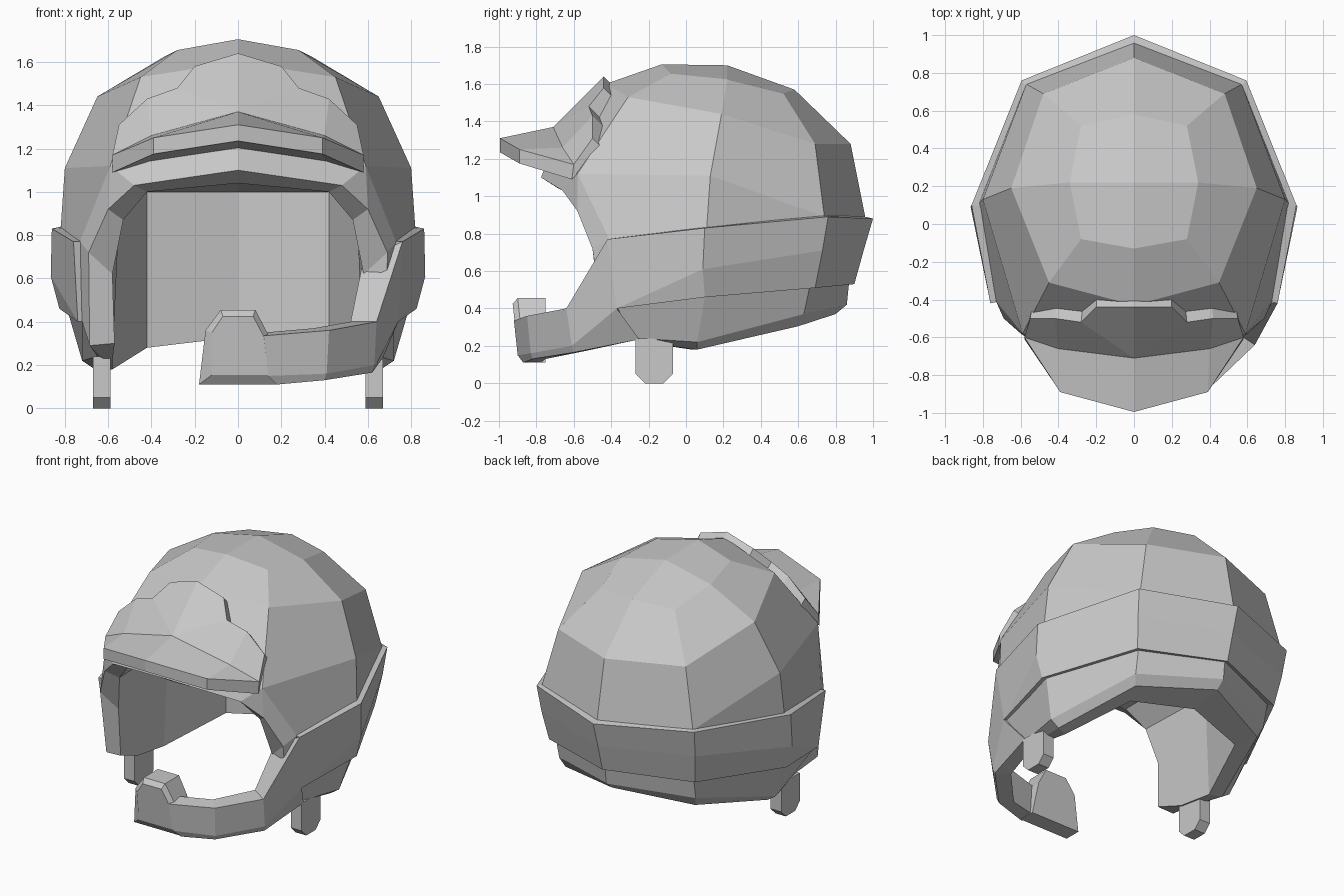
import bpy, bmesh

old = bpy.data.objects.get("Cube")
if old:
    bpy.data.objects.remove(old, do_unlink=True)

grey = bpy.data.materials.new("plain_grey")
grey.use_nodes = True
grey.diffuse_color = (0.58, 0.58, 0.58, 1)
grey.node_tree.nodes["Principled BSDF"].inputs["Base Color"].default_value = (0.58, 0.58, 0.58, 1)


def build(name, faces, mirror=True, thickness=0.0):
    """Flat-shaded mesh from faces given as corner lists, mirrored in x if asked."""
    if mirror:
        faces = faces + [[(-x, y, z) for x, y, z in corners] for corners in faces]
    bm = bmesh.new()
    for corners in faces:
        bm.faces.new([bm.verts.new(p) for p in corners])
    bmesh.ops.remove_doubles(bm, verts=bm.verts[:], dist=0.001)
    bmesh.ops.recalc_face_normals(bm, faces=bm.faces[:])
    mesh = bpy.data.meshes.new(name)
    bm.to_mesh(mesh)
    bm.free()
    mesh.materials.append(grey)
    obj = bpy.data.objects.new(name, mesh)
    bpy.context.scene.collection.objects.link(obj)
    if thickness:
        wall = obj.modifiers.new("wall", 'SOLIDIFY')
        wall.thickness = thickness
        wall.offset = -1


def strip(upper, lower):
    """Quads between two point rows of equal length."""
    return [(upper[i], upper[i + 1], lower[i + 1], lower[i]) for i in range(len(upper) - 1)]


def loft(sections):
    """Closed solid through a list of closed outlines with equal point counts."""
    faces = [sections[0], sections[-1]]
    for a, b in zip(sections, sections[1:]):
        faces += strip(a + a[:1], b + b[:1])
    return faces


# Helmet shell: rings run front, front corner, side, back corner, back
crown = (0, .22, 1.7)
ring_top = [(0, -.13, 1.705), (.28, -.08, 1.655), (.34, .22, 1.625), (.28, .52, 1.55), (0, .58, 1.57)]
ring_high = [(0, -.43, 1.6), (.45, -.31, 1.53), (.65, .19, 1.44), (.48, .69, 1.28), (0, .88, 1.28)]
ring_wide = [(0, -.69, 1.33), (.59, -.58, 1.12), (.8, .13, 1.11), (.57, .74, .89), (0, .96, .88)]
front, corner, side, back_corner, back = ring_wide

# Edge of the face opening, from forehead to jaw
brow, brow_end = (0, -.775, 1.1), (.48, -.66, 1.03)
temple, cheek_rim, jaw_rim = (.6, -.58, .92), (.69, -.5, .72), (.685, -.44, .29)

# Lower shell rows run cheek, side, back corner, back
row_mid = [(.73, -.41, .77), (.82, .11, .82), back_corner, back]
row_low = [(.72, -.37, .4), (.79, .1, .46), (.52, .66, .51), (0, .87, .52)]
row_belly = [(.65, -.25, .24), (.72, .06, .22), (.515, .63, .37), (0, .86, .42)]
row_base = [(.61, -.24, .22), (.66, .06, .18), (.49, .6, .305), (0, .8, .37)]
cheek, side_mid = row_mid[:2]

shell = [(crown, ring_top[0], ring_top[1], ring_top[2]),
         (crown, ring_top[2], ring_top[3], ring_top[4])]
shell += strip(ring_top, ring_high) + strip(ring_high, ring_wide)
shell += strip(row_mid, row_low) + strip(row_low, row_belly) + strip(row_belly, row_base)
shell += [(front, brow, brow_end, corner), (corner, brow_end, temple),
          (corner, temple, cheek_rim, cheek), (corner, cheek, side_mid, side),
          (side, side_mid, back_corner),
          (cheek, cheek_rim, jaw_rim, row_low[0]),
          (row_low[0], jaw_rim, row_belly[0]), (row_belly[0], jaw_rim, row_base[0])]

# Hollow inside: rim, upright walls and a flat ceiling
rim_in = [(0, -.68, 1.04), (.42, -.58, 1), (.53, -.52, .87), (.58, -.46, .62), (.57, -.45, .3)]
base_in = [(.58, -.24, .22), (.58, .03, .18), (.42, .47, .28), (0, .58, .33)]
ceiling = [(.55, .03, .87), (.42, .47, 1), (0, .58, 1)]
shell += strip([brow, brow_end, temple, cheek_rim, jaw_rim] + row_base, rim_in + base_in)
shell += strip(ceiling, base_in[1:])
shell += [(rim_in[0], rim_in[1], ceiling[1], ceiling[2]),
          (rim_in[1], rim_in[2], ceiling[0], ceiling[1]),
          rim_in[2:] + base_in[:2] + ceiling[:1]]
build("helmet_shell", shell)

# Raised band around the lower half
band_top = [(.76, -.42, .77), (.86, .1, .83), (.595, .76, .89), (0, 1, .88)]
band_low = [(.74, -.37, .4), (.825, .1, .46), (.55, .69, .51), (0, .9, .53)]
band_mid = [band_low[0], (.865, .09, .61), (.58, .73, .71), (0, .95, .71)]
band = strip(band_top, band_mid) + strip(band_mid[1:], band_low[1:])
band.append((band_mid[0], band_mid[1], band_low[1]))
build("lower_band", band, thickness=.06)

# Chin bar on one side, carrying on from the band; sections run outside to inside
bar = [[band_top[0], band_low[0], (.67, -.25, .235), (.58, -.26, .235), (.58, -.42, .69)],
       [(.64, -.64, .4), (.63, -.61, .2), (.62, -.6, .165), (.53, -.55, .17), (.52, -.56, .4)],
       [(.42, -.85, .36), (.41, -.83, .16), (.4, -.82, .13), (.34, -.75, .13), (.35, -.77, .37)],
       [(.12, -.92, .335), (.14, -.9, .15), (.18, -.87, .11), (.12, -.78, .11), (.12, -.82, .35)]]
build("chin_bar", loft(bar), mirror=False)

# Mouthpiece block with a chamfered front
outline = [(-.18, .11), (.19, .11), (.14, .34), (.08, .455), (-.08, .455), (-.15, .36)]
inset = [(-.12, .155), (.14, .155), (.12, .33), (.07, .425), (-.07, .425), (-.12, .35)]
block = [[(x, -.75, z) for x, z in outline],
         [(x, -.85 - z * .11, z) for x, z in outline],
         [(x, -.88 - z * .11, z) for x, z in inset]]
build("mouthpiece", loft(block), mirror=False)

# Peak: raised plate on the forehead with a thick brim
plate = [(0, -.44, 1.64), (.2, -.44, 1.58), (.28, -.52, 1.48), (.42, -.5, 1.43),
         (.55, -.5, 1.31), (.58, -.6, 1.17)]
crease = [(0, -.71, 1.37), (.4, -.66, 1.26), plate[-1]]
brim = [(0, -.995, 1.31), (.39, -.89, 1.25), plate[-1]]
brim_low = [(x, y, z - .075) for x, y, z in brim[:2]] + [(.58, -.61, 1.09)]
plate_low = [(x * .98, y + .06, z - .06) for x, y, z in plate[:-1]] + brim_low[-1:]
under = [(0, -.71, 1.2), (.41, -.62, 1.14), brim_low[-1]]
peak = [(plate[0], plate[1], plate[2], crease[0]),
        (plate[2], plate[3], crease[1], crease[0]),
        (plate[3], plate[4], plate[5], crease[1]),
        (crease[0], crease[1], brim[1], brim[0]),
        (crease[1], crease[2], brim[1]),
        (brim_low[0], brim_low[1], under[1], under[0]),
        (brim_low[1], brim_low[2], under[1])]
peak += strip(brim, brim_low) + strip(plate, plate_low)
build("peak", peak)

# Strap ends that the helmet stands on
tab = [(-.27, .24), (-.27, .05), (-.22, 0), (-.12, 0), (-.07, .05), (-.07, .24)]
build("strap_end", loft([[(x, y, z) for y, z in tab] for x in (.59, .67)]))
